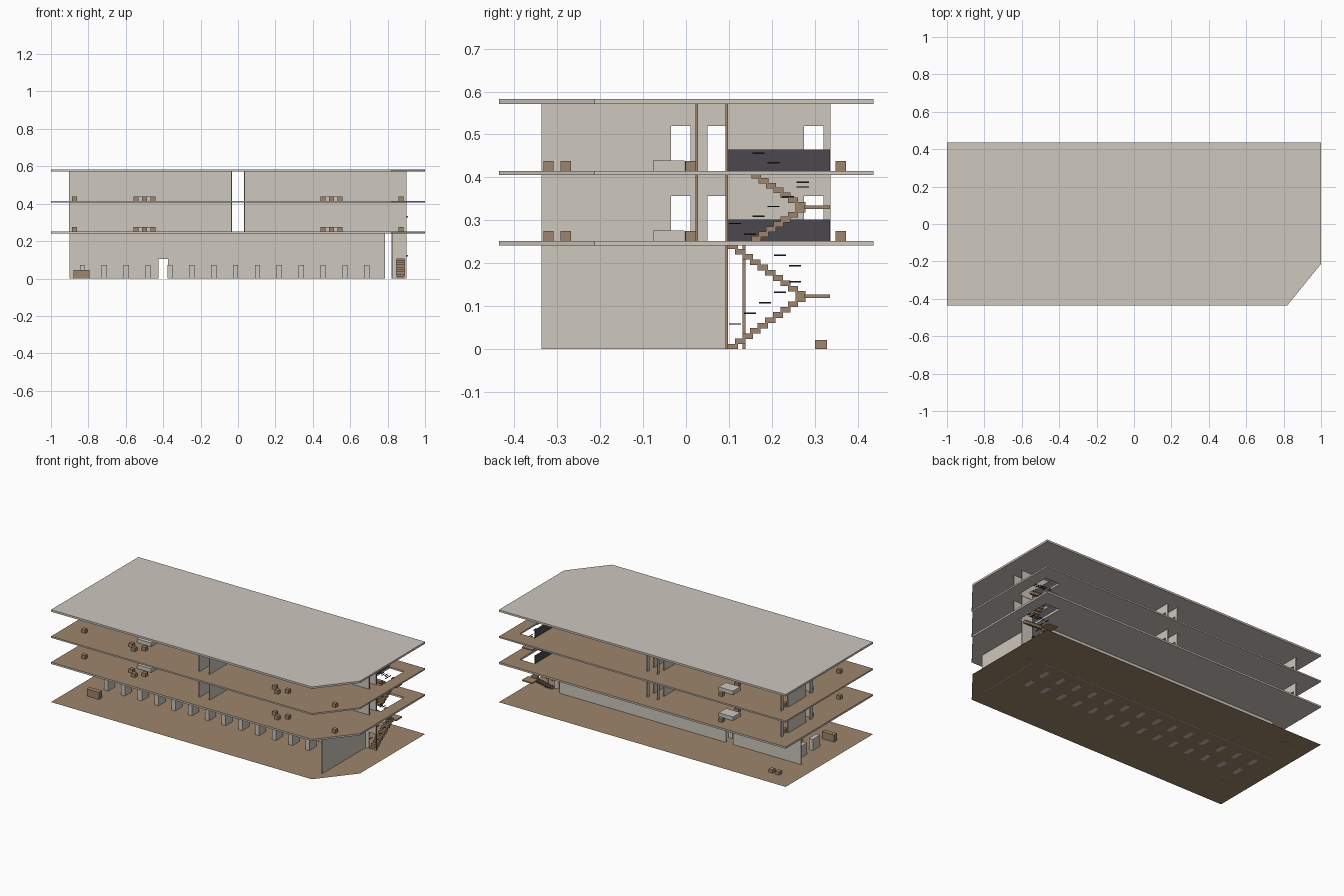
import bpy, bmesh
from mathutils import Vector

cube = bpy.data.objects.get("Cube")
if cube:
    bpy.data.objects.remove(cube, do_unlink=True)


def material(name, rgb):
    m = bpy.data.materials.new(name)
    m.use_nodes = True
    m.diffuse_color = (*rgb, 1)
    m.node_tree.nodes["Principled BSDF"].inputs["Base Color"].default_value = (*rgb, 1)
    return m


BEIGE = material("beige plaster", (0.61, 0.57, 0.51))
BROWN = material("brown wood", (0.34, 0.235, 0.15))
DARK = material("dark railing", (0.07, 0.066, 0.075))
BLACK = material("black handrail", (0.012, 0.012, 0.012))


def add_box(bm, x0, x1, y0, y1, z0, z1):
    verts = bmesh.ops.create_cube(bm, size=1)["verts"]
    for v in verts:
        v.co = Vector((x0 if v.co.x < 0 else x1,
                       y0 if v.co.y < 0 else y1,
                       z0 if v.co.z < 0 else z1))


def finish(name, bm, *mats):
    bmesh.ops.recalc_face_normals(bm, faces=bm.faces)
    mesh = bpy.data.meshes.new(name)
    bm.to_mesh(mesh)
    bm.free()
    for m in mats:
        mesh.materials.append(m)
    ob = bpy.data.objects.new(name, mesh)
    bpy.context.collection.objects.link(ob)
    return ob


def boxes(name, mat, specs):
    bm = bmesh.new()
    for s in specs:
        add_box(bm, *s)
    return finish(name, bm, mat)


# Chamfered plates: ground, floors and roof
OUTLINE = [(-1, -0.435), (0.82, -0.435), (1, -0.213), (1, 0.437), (-1, 0.435)]
T = 0.006            # wall thickness
STAIR_X = (0.848, 0.89)


def plate(name, z0, z1):
    bm = bmesh.new()
    face = bm.faces.new([bm.verts.new((x, y, z0)) for x, y in OUTLINE])
    if z1 > z0:
        top = bmesh.ops.extrude_face_region(bm, geom=[face])["geom"]
        for v in top:
            if isinstance(v, bmesh.types.BMVert):
                v.co.z = z1
    return finish(name, bm, BEIGE, BROWN)


ground = plate("ground", 0.0006, 0.0006)
ground.data.polygons[0].material_index = 1
plate("roof", 0.571, 0.583)

for name, z0, z1 in (("first_floor", 0.241, 0.252), ("second_floor", 0.406, 0.415)):
    floor = plate(name, z0, z1)
    cutter = boxes("stairwell_cutter", BEIGE, [(0.823, 0.925, 0.1, 0.335, z0 - 0.1, z1 + 0.1)])
    cutter.hide_render = True
    mod = floor.modifiers.new("stairwell", "BOOLEAN")
    mod.operation = "DIFFERENCE"
    mod.solver = "EXACT"
    mod.object = cutter
    bpy.context.view_layer.objects.active = floor
    bpy.ops.object.modifier_apply(modifier=mod.name)
    bpy.data.objects.remove(cutter, do_unlink=True)
    # wooden floor covering on the upper side
    for p in floor.data.polygons:
        p.material_index = 1 if p.normal.z > 0.5 else 0


def wall(name, axis, at, a, b, z0, z1, doors=(), door_height=0.105):
    """Straight wall along an axis with door openings (start, end)."""
    bm = bmesh.new()

    def part(s, e, low, high):
        if axis == "x":
            add_box(bm, s, e, at - T / 2, at + T / 2, low, high)
        else:
            add_box(bm, at - T / 2, at + T / 2, s, e, low, high)

    pos = a
    for s, e in doors:
        part(pos, s, z0, z1)
        part(s, e, z0 + door_height, z1)
        pos = e
    part(pos, b, z0, z1)
    ob = finish(name, bm, BEIGE, BROWN)
    # wooden trim on the free ends of the long walls
    if axis == "x":
        for p in ob.data.polygons:
            if abs(p.normal.x) > 0.9 and (abs(p.center.x - a) < 0.001 or abs(p.center.x - b) < 0.001):
                p.material_index = 1


# Ground storey walls
wall("ground_back_wall", "x", 0.135, -0.9, 0.785, 0, 0.241, [(-0.425, -0.375)])
wall("ground_end_wall", "y", 0.823, -0.337, 0.095, 0, 0.241)
wall("stair_door_wall", "x", 0.095, 0.826, 0.9, 0, 0.241, [STAIR_X])

# Upper storeys
for label, z0, z1 in (("first", 0.252, 0.406), ("second", 0.415, 0.571)):
    for side, sx in (("right", -1), ("left", 1)):
        a, b = sorted((sx * 0.035, sx * 0.9))
        for y, where in ((0.025, "front"), (0.095, "back")):
            wall(f"{label}_corridor_{where}_wall_{side}", "x", y, a, b, z0, z1)
        x = sx * 0.035
        wall(f"{label}_cross_front_wall_{side}", "y", x, -0.337, 0.025, z0, z1, [(-0.035, 0.01)])
        wall(f"{label}_cross_back_wall_{side}", "y", x, 0.095, 0.337, z0, z1, [(0.275, 0.32)])
    wall(f"{label}_end_wall", "y", -0.9, 0.025, 0.337, z0, z1, [(0.05, 0.092), (0.275, 0.32)])
    boxes(f"{label}_stair_railing", DARK, [(0.819, 0.823, 0.095, 0.335, z0, z0 + 0.05)])

    # Seats and tables
    seats, tables = [], []
    spots = [(-0.875, -0.28), (0.872, -0.28), (-0.875, 0.01), (-0.875, 0.27),
             (-0.5, -0.32), (0.5, -0.32), (-0.5, -0.09), (0.5, 0.011),
             (-0.5, 0.2), (-0.5, 0.36)]
    spots += [(sx * dx, -0.28) for sx in (-1, 1) for dx in (0.455, 0.545)]
    for x, y in spots:
        seats.append((x - 0.013, x + 0.013, y - 0.012, y + 0.012, z0, z0 + 0.023))
    for x, y in ((-0.5, -0.185), (0.5, -0.04), (-0.5, 0.28)):
        tables.append((x - 0.05, x + 0.05, y - 0.037, y + 0.037, z0, z0 + 0.024))
    boxes(f"{label}_seats", BROWN, seats)
    boxes(f"{label}_tables", BEIGE, tables)

# Ground storey furniture: two rows of cabinets, a desk, two stools
cabinets = []
for i in range(14):
    x = -0.832 + i * 0.117
    for y in (-0.09, 0.04):
        cabinets.append((x - 0.014, x + 0.014, y - 0.035, y + 0.035, 0, 0.072))
boxes("cabinets", BEIGE, cabinets)
boxes("desk", BROWN, [(-0.88, -0.795, -0.25, -0.22, 0, 0.045)])
boxes("stools", BROWN, [(x - 0.014, x + 0.014, 0.3, 0.328, 0, 0.021) for x in (-0.82, -0.865)])


# Switchback stairs with floating handrail segments
def stairs(name, z0, z1, y0):
    y1, steps = 0.275, round((0.275 - y0) / 0.0175)
    mid = (z0 + z1) / 2
    run, rise = (y1 - y0) / steps, (mid - z0) / steps
    treads, rails = [(0.838, 0.91, y1, 0.335, mid - 0.004, mid + 0.004)], []
    for i in range(steps):
        y = y0 + i * run
        low, high = z0 + (i + 1) * rise, z1 - i * rise
        for top in (low, high):
            treads.append((*STAIR_X, y - 0.003, y + run + 0.003, max(z0, top - 0.013), top))
            if i % 2 == 0:
                for x in STAIR_X:
                    rails.append((x - 0.002, x + 0.002, y, y + 0.028, top + 0.045, top + 0.048))
    boxes(name + "_treads", BROWN, treads)
    boxes(name + "_handrails", BLACK, rails)


stairs("lower_stairs", 0, 0.246, 0.1)
stairs("upper_stairs", 0.252, 0.41, 0.155)
